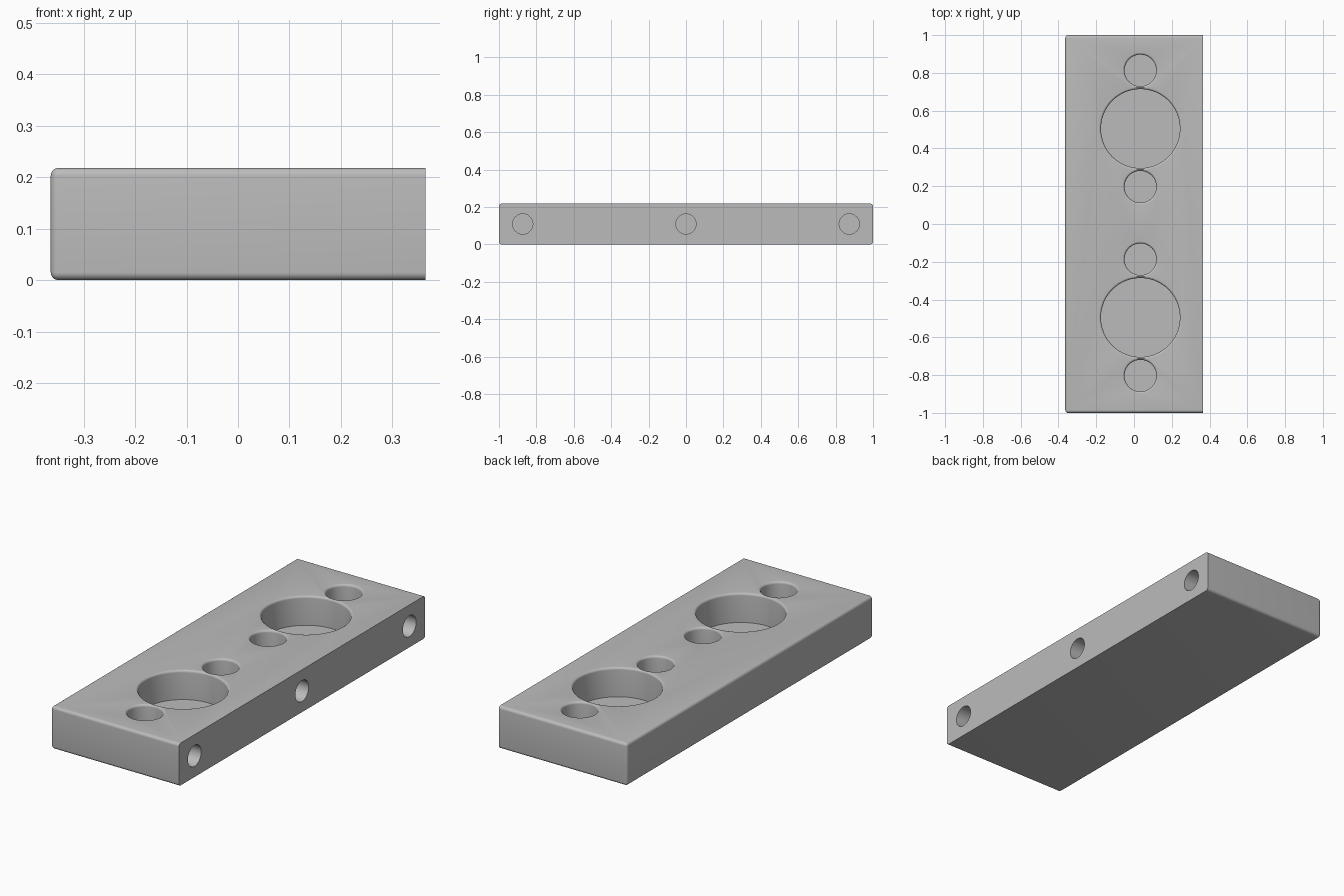
import bpy, bmesh, math
from mathutils import Matrix

cube = bpy.data.objects.get("Cube")
if cube:
    bpy.data.objects.remove(cube, do_unlink=True)

WIDTH, LENGTH, HEIGHT = 0.728, 2.0, 0.218
ROUND = 0.015

grey = bpy.data.materials.new("plain_grey")
grey.use_nodes = True
colour = (0.5, 0.5, 0.5, 1)
grey.diffuse_color = colour
grey.node_tree.nodes["Principled BSDF"].inputs["Base Color"].default_value = colour


def add_object(name, bm):
    bmesh.ops.recalc_face_normals(bm, faces=bm.faces)
    mesh = bpy.data.meshes.new(name)
    bm.to_mesh(mesh)
    bm.free()
    mesh.materials.append(grey)
    obj = bpy.data.objects.new(name, mesh)
    bpy.context.collection.objects.link(obj)
    return obj


def lathe_cutter(profile, sides):
    """Closed solid of revolution about z, from (radius, z) pairs."""
    bm = bmesh.new()
    rings = []
    for r, z in profile:
        rings.append([bm.verts.new((r * math.cos(t), r * math.sin(t), z))
                      for t in (math.tau * i / sides for i in range(sides))])
    for low, high in zip(rings, rings[1:]):
        for i in range(sides):
            j = (i + 1) % sides
            bm.faces.new((low[i], low[j], high[j], high[i]))
    bm.faces.new(rings[0][::-1])
    bm.faces.new(rings[-1])
    obj = add_object("hole_cutter", bm)
    obj.hide_render = True
    return obj


def drill(body, profile, matrix, sides):
    cutter = lathe_cutter(profile, sides)
    cutter.matrix_world = matrix
    bpy.context.view_layer.update()
    mod = body.modifiers.new("hole", 'BOOLEAN')
    mod.operation = 'DIFFERENCE'
    mod.solver = 'EXACT'
    mod.object = cutter
    bpy.context.view_layer.objects.active = body
    bpy.ops.object.modifier_apply(modifier=mod.name)
    bpy.data.objects.remove(cutter, do_unlink=True)


def flared(radius, depth, flare=0.012, steps=6):
    """Blind hole whose mouth opens out in a rounded lip."""
    points = [(radius, -depth)]
    for i in range(steps + 1):
        a = math.pi / 2 * i / steps
        points.append((radius + flare * (1 - math.cos(a)),
                       flare * (math.sin(a) - 1) + 0.0003))
    points.append((radius + flare, 0.05))
    return points


# Block, rounded everywhere except around the +x face
bm = bmesh.new()
bmesh.ops.create_cube(bm, size=1, matrix=Matrix.Translation((0, 0, HEIGHT / 2))
                      @ Matrix.Diagonal((WIDTH, LENGTH, HEIGHT, 1)))
soft = [e for e in bm.edges if any(v.co.x < 0 for v in e.verts)]
bmesh.ops.bevel(bm, geom=soft, offset=ROUND, segments=6, profile=0.5,
                affect='EDGES', clamp_overlap=True)
block = add_object("holder_block", bm)

# Two groups on top: a wide well with a small hole either side
HOLE_X, DEPTH = 0.034, 0.15
for group_y in (-0.495, 0.505):
    for offset, radius, sides in ((0, 0.209, 96), (-0.308, 0.084, 64), (0.308, 0.084, 64)):
        place = Matrix.Translation((HOLE_X, group_y + offset, HEIGHT))
        drill(block, flared(radius, DEPTH), place, sides)

# Three plain holes in the flat +x side
for y in (-0.873, 0, 0.873):
    place = Matrix.Translation((WIDTH / 2, y, HEIGHT / 2)) @ Matrix.Rotation(math.pi / 2, 4, 'Y')
    drill(block, [(0.054, -0.12), (0.054, 0.05)], place, 48)

bpy.ops.object.select_all(action='DESELECT')
block.select_set(True)
bpy.context.view_layer.objects.active = block
bpy.ops.object.shade_smooth_by_angle(angle=math.radians(30))
